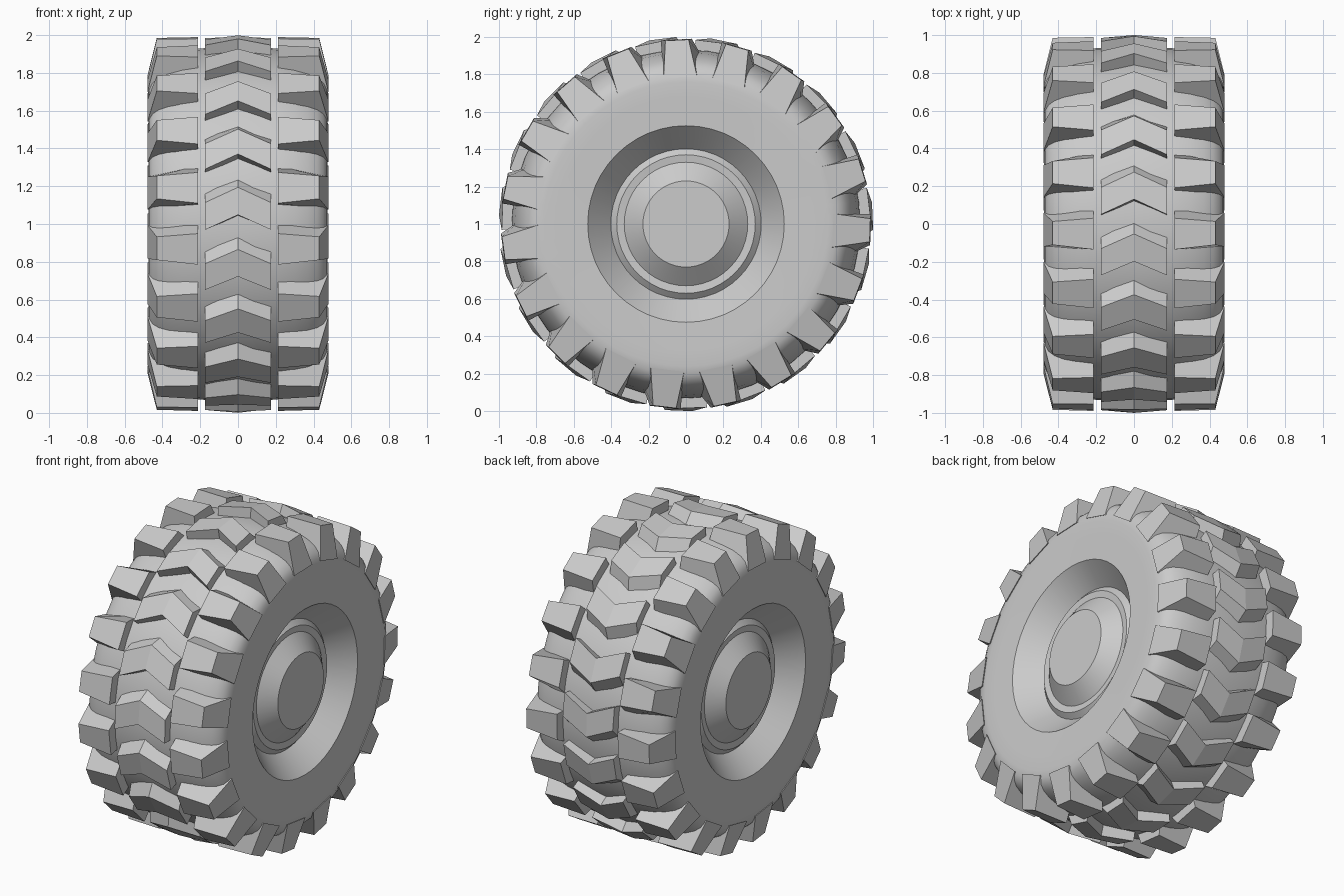
import bpy, bmesh, math

if "Cube" in bpy.data.objects:
    bpy.data.objects.remove(bpy.data.objects["Cube"])

CENTRE_Z = 1.0
LUGS = 19


def finish(name, bm, smooth=None):
    bmesh.ops.recalc_face_normals(bm, faces=bm.faces)
    me = bpy.data.meshes.new(name)
    bm.to_mesh(me)
    bm.free()
    ob = bpy.data.objects.new(name, me)
    bpy.context.collection.objects.link(ob)
    ob.location.z = CENTRE_Z
    if smooth:
        bpy.ops.object.select_all(action='DESELECT')
        ob.select_set(True)
        bpy.context.view_layer.objects.active = ob
        bpy.ops.object.shade_smooth_by_angle(angle=math.radians(smooth))
    return ob


def polar(x, r, deg):
    # angle runs from the front (-y) upwards
    a = math.radians(deg)
    return (x, -r * math.cos(a), r * math.sin(a))


def lathe(name, profile, steps=48, smooth=30):
    # revolve (x, radius) points around the axle
    bm = bmesh.new()
    vs = [bm.verts.new((x, 0, r)) for x, r in profile]
    es = [bm.edges.new(p) for p in zip(vs, vs[1:])]
    bmesh.ops.spin(bm, geom=vs + es, cent=(0, 0, 0), axis=(1, 0, 0),
                   angle=2 * math.pi, steps=steps, use_duplicate=False)
    bmesh.ops.remove_doubles(bm, verts=bm.verts, dist=1e-4)
    return finish(name, bm, smooth)


def lug_ring(name, sections):
    # skin four-point sections (x, radius, angle) into a block, repeat around the tyre
    bm = bmesh.new()
    for i in range(LUGS):
        rings = [[bm.verts.new(polar(x, r, d + i * 360 / LUGS)) for x, r, d in s]
                 for s in sections]
        for a, b in zip(rings, rings[1:]):
            for k in range(4):
                n = (k + 1) % 4
                bm.faces.new((a[k], a[n], b[n], b[k]))
        bm.faces.new(rings[0][::-1])
        bm.faces.new(rings[-1])
    return finish(name, bm)


# tyre carcass: rounded shoulders, flat sidewalls, dished bead
half = [(0.0, 0.935), (0.20, 0.93), (0.30, 0.915), (0.37, 0.893), (0.42, 0.868),
        (0.452, 0.84), (0.47, 0.805), (0.475, 0.76), (0.474, 0.68), (0.47, 0.525),
        (0.335, 0.40)]
lathe("tyre", [(-x, r) for x, r in half[:0:-1]] + half)

# wheel hubs on both sides
hub = [(0.335, 0.404), (0.365, 0.37), (0.36, 0.33), (0.44, 0.23), (0.44, 0.0)]
for side, s in (("right", 1), ("left", -1)):
    lathe("hub_" + side, [(s * x, r) for x, r in hub])


# central chevron tread
def chevron(x, top, shift):
    return [(x, 0.89, 2.8 + shift), (x, 0.89, 17 + shift),
            (x, top, 11.2 + shift), (x, top, 2.8 + shift)]


lug_ring("centre_tread", [chevron(-0.175, 0.985, -4.6), chevron(0, 1.0, 0),
                          chevron(0.175, 0.985, -4.6)])

# shoulder lugs on both sides, wrapping down onto the sidewall
for side, s in (("right", 1), ("left", -1)):
    lug_ring("shoulder_tread_" + side, [
        [(s * 0.213, 0.88, 6.4), (s * 0.213, 0.88, 20.5), (s * 0.213, 0.99, 16), (s * 0.213, 0.99, 6.4)],
        [(s * 0.479, 0.79, 5.5), (s * 0.479, 0.79, 18.5), (s * 0.43, 0.985, 15), (s * 0.43, 0.985, 7.8)],
    ])
